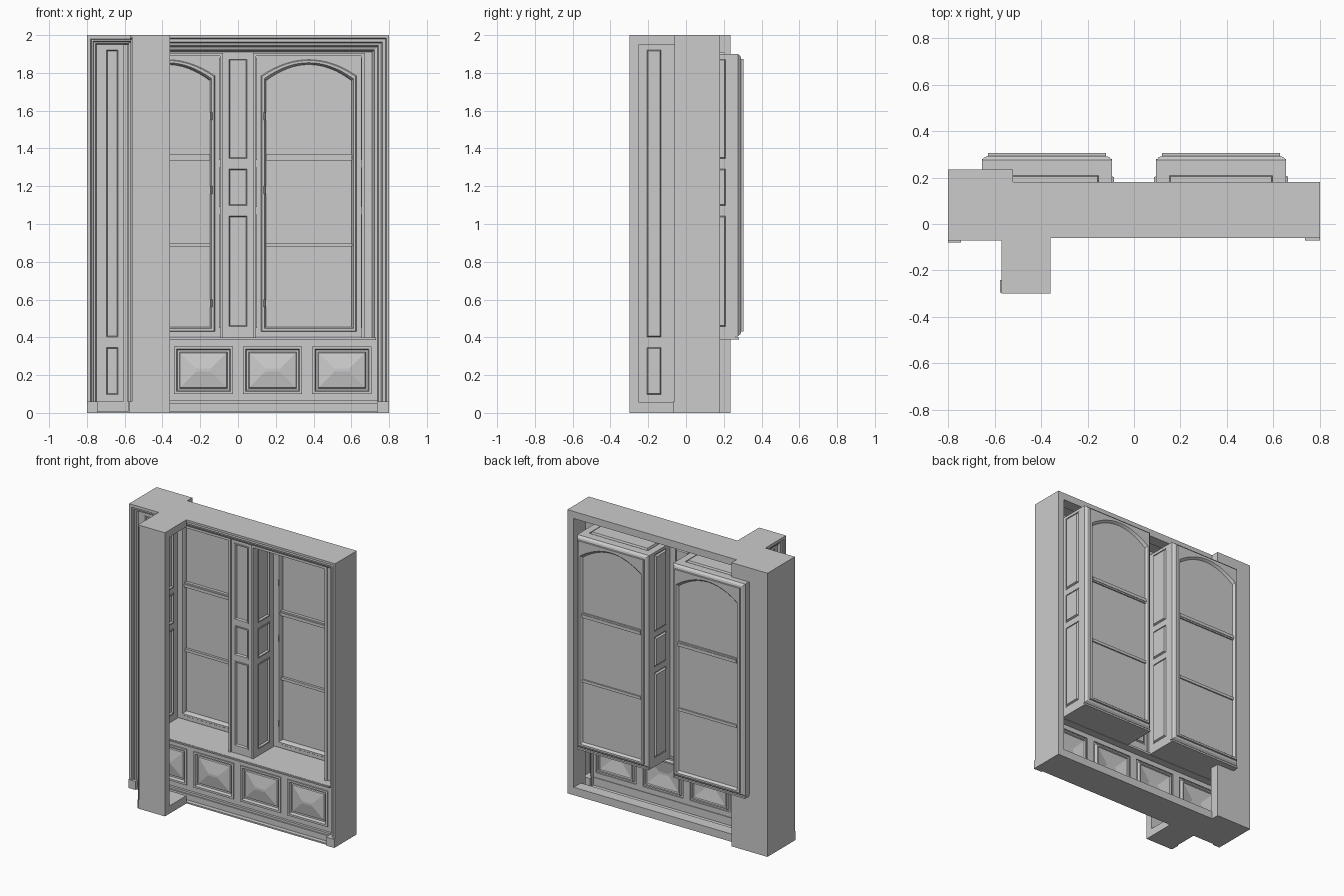
import bpy, bmesh, math
from mathutils import Vector as V

if "Cube" in bpy.data.objects:
    bpy.data.objects.remove(bpy.data.objects["Cube"])


def finish(name, bm, mirror=False, facing=None, solid=False):
    if solid:
        bmesh.ops.recalc_face_normals(bm, faces=bm.faces)
    bm.normal_update()
    if facing and sum((f.normal * f.calc_area() for f in bm.faces), V()).dot(V(facing)) < 0:
        bmesh.ops.reverse_faces(bm, faces=bm.faces)
    me = bpy.data.meshes.new(name)
    bm.to_mesh(me)
    bm.free()
    ob = bpy.data.objects.new(name, me)
    bpy.context.collection.objects.link(ob)
    if mirror:
        ob.modifiers.new("mirror", "MIRROR").use_mirror_merge = False
    return ob


def boxes(name, items, mirror=False):
    """One object made of boxes given as (x0, x1, y0, y1, z0, z1)."""
    bm = bmesh.new()
    for x0, x1, y0, y1, z0, z1 in items:
        vs = bmesh.ops.create_cube(bm, size=1)["verts"]
        bmesh.ops.scale(bm, vec=(x1 - x0, y1 - y0, z1 - z0), verts=vs)
        bmesh.ops.translate(bm, vec=((x0 + x1) / 2, (y0 + y1) / 2, (z0 + z1) / 2), verts=vs)
    return finish(name, bm, mirror)


def panelled(name, origin, u, v, us, vs, rings, mirror=False):
    """Sheet split in a grid; odd/odd cells become moulded panels, the rest rails and stiles."""
    bm = bmesh.new()
    o, u, v = V(origin), V(u), V(v)
    n = u.cross(v)

    def loop(a0, a1, b0, b1, inset, depth):
        return [bm.verts.new(o + u * a + v * b - n * depth) for a, b in
                ((a0 + inset, b0 + inset), (a1 - inset, b0 + inset),
                 (a1 - inset, b1 - inset), (a0 + inset, b1 - inset))]
    for i in range(len(us) - 1):
        for j in range(len(vs) - 1):
            cell = (us[i], us[i + 1], vs[j], vs[j + 1])
            prev = loop(*cell, 0, 0)
            if i % 2 and j % 2:
                for inset, depth in rings:
                    cur = loop(*cell, inset, depth)
                    for k in range(4):
                        m = (k + 1) % 4
                        bm.faces.new((prev[k], prev[m], cur[m], cur[k]))
                    prev = cur
            bm.faces.new(prev)
    bmesh.ops.remove_doubles(bm, verts=bm.verts, dist=1e-5)
    return finish(name, bm, mirror)


def casing(name, place, profile, length, facing):
    """Moulding that climbs one jamb and turns across the head with a mitre."""
    bm = bmesh.new()
    rows = [[bm.verts.new(place(t, d, 0)), bm.verts.new(place(t, d, 2 - t)),
             bm.verts.new(place(length, d, 2 - t))] for t, d in profile]
    for a, b in zip(rows, rows[1:]):
        for k in (0, 1):
            bm.faces.new((a[k], a[k + 1], b[k + 1], b[k]))
    return finish(name, bm, facing=facing)


# --- outer shell: caps, back rims, end walls ---
for nm, z0, z1, r0, r1 in (("top_cap", 1.99, 2, 1.95, 1.992), ("bottom_cap", 0, .01, .008, .055)):
    boxes(nm, [(-.8, .8, -.06, .18, z0, z1), (-.8, -.52, -.07, .235, z0, z1),
               (-.57, -.36, -.3, -.06, z0, z1)])
    boxes(nm + "_rim", [(-.8, .8, .1, .18, r0, r1), (-.53, -.36, -.26, -.06, r0, r1)])
boxes("right_end_wall", [(.79, .8, -.06, .18, 0, 2), (.75, .795, .05, .18, 0, 2)])
boxes("left_end_wall", [(-.8, -.79, -.07, .235, 0, 2)])
boxes("left_back_wall", [(-.8, -.66, .225, .235, 0, 2), (-.66, -.52, .17, .235, 0, .4),
                         (-.66, -.52, .17, .235, 1.9, 2)])
boxes("wing_front_wall", [(-.562, -.36, -.3, -.25, 0, 2)])

# --- alcove casing and face wall around the bays ---
prof = [(0, -.06), (.015, -.06), (.02, -.045), (.036, -.045), (.042, -.03), (.056, -.026),
        (.062, -.006), (.078, 0), (.082, .02), (.09, .04)]
casing("alcove_casing", lambda t, d, z: (.8 - t, d, z), prof, 1.37, (0, -1, 0))
boxes("alcove_face_wall", [(-.75, .75, .04, .05, 1.9, 1.93), (.655, .75, .04, .05, .39, 1.93),
                           (-.75, -.655, .04, .05, .39, 1.93)])
boxes("bay_architrave", [(.655, .672, .03, .042, .4, 1.905), (.08, .095, .032, .042, .4, 1.9),
                         (.08, .672, .03, .042, 1.89, 1.905)], True)

# --- bench: raised panels, seat, skirting ---
us = [-.75]
for c in (-.55, -.183, .183, .55):
    us += [c - .157, c + .157]
us.append(.75)
raised = [(0, -.008), (.014, -.008), (.02, .012), (.03, .012), (.034, .004), (.118, -.012)]
panelled("bench_front", (0, -.005, 0), (1, 0, 0), (0, 0, 1), us, [0, .1, .352, .39], raised)
boxes("bench_seat", [(-.75, .73, -.025, .05, .385, .4), (-.75, .73, -.032, 0, .39, .398)])
boxes("bay_sill", [(.095, .655, .04, .28, .388, .4)], True)
boxes("bench_skirting", [(-.75, .74, -.03, 0, 0, .05), (-.75, .74, -.022, 0, .05, .065)])

# --- pillar and window reveals ---
flat = [(0, -.005), (.008, -.005), (.013, .008), (.018, .008)]
rows = [0, .05, .65, .69, .9, .94, 1.48, 1.5]
deep = [0, .045, .175, .222]
Z = (0, 0, 1)
panelled("pillar_front", (-.095, .04, .4), (1, 0, 0), Z, [0, .04, .15, .19], rows, flat)
panelled("inner_reveal", (.095, .04, .4), (0, 1, 0), Z, deep, rows, flat, True)
panelled("outer_reveal", (.655, .262, .4), (0, -1, 0), Z, deep, rows, flat, True)
panelled("reveal_head", (.095, .262, 1.9), (1, 0, 0), (0, -1, 0), [0, .05, .51, .56], deep, flat, True)

# --- arched windows ---
CX, N = .375, 16


def arch(inset):
    hw, spring, rise = .272 - inset, 1.805 - inset, .085
    pts = [(CX - hw, .41 + inset), (CX + hw, .41 + inset)]
    for i in range(N + 1):
        s = 1 - 2 * i / N
        pts.append((CX + hw * s, spring + rise * (1 - s * s)))
    return pts


def rect(inset):
    hw = .28 - inset
    pts = [(CX - hw, .405 + inset), (CX + hw, .405 + inset)]
    return pts + [(CX + hw * (1 - 2 * i / N), 1.9 - inset) for i in range(N + 1)]


bm = bmesh.new()
prev = None
for shape, inset, y in ((arch, .046, .287), (arch, .042, .268), (arch, .036, .256), (arch, .024, .256),
                        (arch, .02, .262), (rect, 0, .262), (rect, 0, .275), (rect, .012, .288),
                        (rect, .026, .292), (rect, .026, .305), (arch, .034, .305), (arch, .04, .298),
                        (arch, .046, .289)):
    cur = [bm.verts.new((x, y, z)) for x, z in shape(inset)]
    if prev:
        for k in range(len(cur)):
            m = (k + 1) % len(cur)
            bm.faces.new((prev[k], prev[m], cur[m], cur[k]))
    else:
        bm.faces.new(cur)
    prev = cur
bm.faces.new(prev)
finish("arched_window", bm, True, solid=True)
boxes("glazing_bars", [(.147, .603, .266, .298, 1.335, 1.37), (.147, .603, .26, .302, 1.345, 1.36),
                       (.147, .603, .27, .298, .88, .9)], True)

# --- window hinges ---
bm = bmesh.new()
for z in (.58, 1.18, 1.57):
    vs = bmesh.ops.create_cone(bm, cap_ends=True, segments=10, radius1=.006, radius2=.006, depth=.04)["verts"]
    bmesh.ops.translate(bm, vec=(.142, .252, z), verts=vs)
finish("window_hinges", bm, True)

# --- neighbouring corner: panelled wall and panelled wing side ---
side = [(0, 0), (.02, 0), (.024, .008), (.032, .008), (.036, .016), (.045, .018), (.05, .03), (.06, .03)]
casing("corner_casing", lambda t, d, z: (-.8 + t, -.07 + d, z), side, .23, (0, -1, 0))
casing("wing_casing", lambda t, d, z: (-.57 + d, -.3 + t, z), side, .23, (-1, 0, 0))
tall = [0, .09, .355, .395, 1.93, 1.99]
panelled("corner_panels", (-.745, -.04, 0), (1, 0, 0), Z, [0, .042, .118, .21], tall, flat)
panelled("wing_panels", (-.54, -.035, 0), (0, -1, 0), Z, [0, .09, .18, .21], tall, flat)
boxes("corner_bead", [(-.605, -.585, -.052, -.038, 0, 1.95), (-.58, -.54, -.07, -.035, 0, 1.96),
                      (-.552, -.538, -.105, -.088, 0, 1.95)])

# --- plinth blocks ---
boxes("plinth_blocks", [(.735, .8, -.07, .02, 0, .06), (-.8, -.745, -.08, -.03, 0, .06),
                        (-.577, -.535, -.295, -.24, 0, .06), (-.745, -.54, -.055, -.035, 0, .06),
                        (-.555, -.535, -.25, -.04, 0, .06)])
